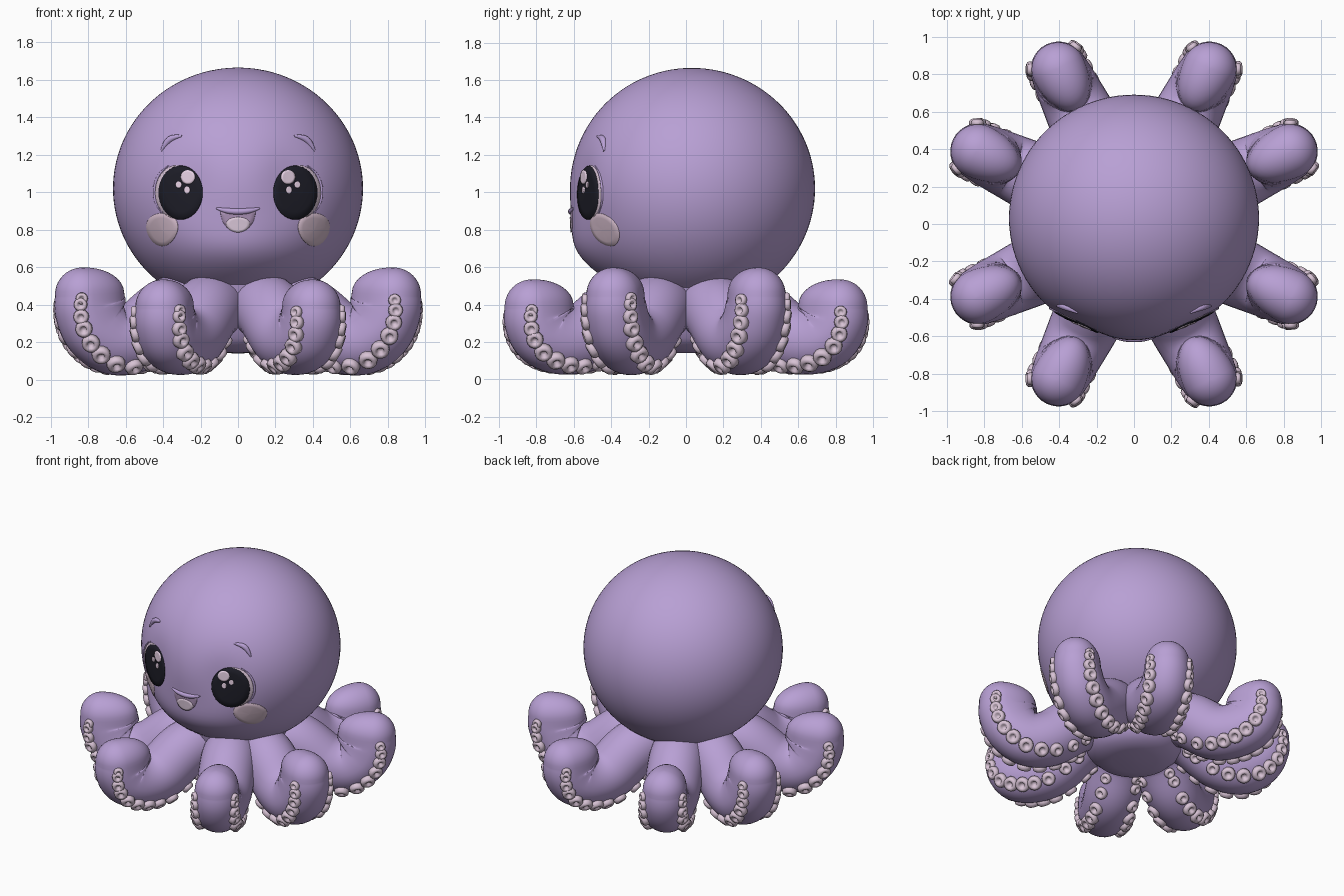
import bpy, bmesh, math
from mathutils import Vector, Matrix
from mathutils.bvhtree import BVHTree

if "Cube" in bpy.data.objects:
    bpy.data.objects.remove(bpy.data.objects["Cube"])


def material(name, rgb):
    m = bpy.data.materials.new(name)
    m.use_nodes = True
    m.diffuse_color = (*rgb, 1)
    m.node_tree.nodes["Principled BSDF"].inputs["Base Color"].default_value = (*rgb, 1)
    return m


SKIN = material("lavender skin", (0.48, 0.35, 0.66))
PALE = material("pale sucker pink", (0.68, 0.54, 0.66))
BLUSH = material("blush", (0.66, 0.5, 0.6))
BLACK = material("eye black", (0.012, 0.012, 0.02))
WHITE = material("eye highlight", (0.8, 0.64, 0.78))
TONGUE = material("tongue", (0.7, 0.57, 0.69))
MOUTH = material("mouth inside", (0.4, 0.28, 0.46))


def finish(bm, name, mat):
    bmesh.ops.recalc_face_normals(bm, faces=bm.faces)
    mesh = bpy.data.meshes.new(name)
    bm.to_mesh(mesh)
    mesh.materials.append(mat)
    mesh.shade_smooth()
    ob = bpy.data.objects.new(name, mesh)
    bpy.context.collection.objects.link(ob)


def loft(bm, rings):
    """Skin a list of point rings, closing both ends."""
    loops = [[bm.verts.new(p) for p in ring] for ring in rings]
    n = len(loops[0])
    for a, b in zip(loops, loops[1:]):
        for i in range(n):
            j = (i + 1) % n
            bm.faces.new((a[i], a[j], b[j], b[i]))
    bm.faces.new(loops[0][::-1])
    bm.faces.new(loops[-1])


def lathe(bm, profile, n, matrix=Matrix()):
    loft(bm, [[matrix @ Vector((r * math.cos(k * math.tau / n), r * math.sin(k * math.tau / n), z))
               for k in range(n)] for r, z in profile])


# Head: a sphere with a soft muzzle pushed forward and shallow eye sockets
bm = bmesh.new()
bmesh.ops.create_uvsphere(bm, u_segments=96, v_segments=56, radius=1)
for v in bm.verts:
    depth = 0.66 if v.co.y > 0 else 0.65
    v.co = Vector((v.co.x * 0.667, v.co.y * depth + 0.03, v.co.z * 0.645 + 1.02))
    x, y, z = v.co
    if y < 0.03:
        front = min(1, (0.03 - y) / 0.2)
        v.co.y -= front * 0.058 * math.exp(-((z - 0.67) / 0.16) ** 2 - (x / 0.42) ** 2)
        v.co.y += front * 0.026 * math.exp(-((abs(x) - 0.27) / 0.13) ** 2 - ((z - 1.04) / 0.18) ** 2)
head_tree = BVHTree.FromBMesh(bm)
finish(bm, "head", SKIN)

# Lower body that the arms grow from
bm = bmesh.new()
lathe(bm, [(0.01, 0.14), (0.15, 0.145), (0.25, 0.165), (0.31, 0.22), (0.34, 0.32),
           (0.36, 0.42), (0.39, 0.52), (0.4, 0.6)], 48)
finish(bm, "lower_body", SKIN)


# Arms: path points are (distance out, height, thickness)
ARM = [(0.18, 0.4, 0.165), (0.39, 0.365, 0.187), (0.58, 0.235, 0.187), (0.73, 0.2, 0.175),
       (0.85, 0.257, 0.163), (0.91, 0.36, 0.153), (0.918, 0.447, 0.145)]
SUCKER = [(0.02, 0.1), (0.25, 0.1), (0.38, 0.5), (0.65, 0.62), (0.92, 0.4), (1, -0.3)]


def arm_point(t, lift):
    """Smooth point on the arm path, t from 0 to 1."""
    pts = [Vector((r, z + lift * max(0, r - 0.77) / 0.12, w)) for r, z, w in ARM]
    pts = [2 * pts[0] - pts[1]] + pts + [2 * pts[-1] - pts[-2]]
    f = min(t, 0.9999) * (len(ARM) - 1)
    i = int(f)
    u = f - i
    a, b, c, d = pts[i:i + 4]
    return 0.5 * (2 * b + (c - a) * u + (2 * a - 5 * b + 4 * c - d) * u ** 2
                  + (3 * b - a - 3 * c + d) * u ** 3)


def arm_frame(t, lift, out):
    """Centre, thickness, tangent and underside direction."""
    p = arm_point(t, lift)
    q = arm_point(min(t + 0.01, 1), lift) - arm_point(min(t, 0.99) - 0.01, lift)
    d = Vector((q.x, q.y)).normalized()
    up = Vector((0, 0, 1))
    return out * p.x + up * p.y, p.z, out * d.x + up * d.y, out * d.y - up * d.x


def make_arm(name, angle, lift):
    out = Vector((math.cos(angle), math.sin(angle), 0))
    side = Vector((-out.y, out.x, 0))

    def ring(c, r, under, bulge, n=32):
        """Round section whose upper half swells to fill the curl."""
        pts = []
        for k in range(n):
            cu, cs = math.cos(k * math.tau / n), math.sin(k * math.tau / n)
            pts.append(c + r * (cu * (bulge if cu < 0 else 1) * under + cs * side))
        return pts

    rings = []
    for k in range(41):
        t = k / 40
        c, r, tan, under = arm_frame(t, lift, out)
        ease = min(max((t - 0.35) / 0.55, 0), 1)
        bulge = 1 + 0.65 * ease * ease * (3 - 2 * ease)
        rings.append(ring(c, r, under, bulge))
    for k in range(1, 10):
        a = k / 9 * math.radians(88)
        rings.append(ring(c + tan * r * math.sin(a), r * math.cos(a), under, bulge))
    bm = bmesh.new()
    loft(bm, rings)
    finish(bm, name, SKIN)

    # Two rows of suckers along the underside, smaller at both ends
    bm = bmesh.new()
    count = 11
    for k in range(count):
        for s in (-1, 1):
            f = min(max((k + 0.25 * s) / (count - 1), 0), 1)
            c, r, tan, under = arm_frame(0.2 + 0.76 * f, lift, out)
            spread = math.radians(32 + 32 * f) * s
            normal = math.cos(spread) * under + math.sin(spread) * side
            size = 0.03 + 0.022 * math.sin(math.pi * (f * 0.85 + 0.1))
            turn = normal.to_track_quat('Z', 'Y').to_matrix().to_4x4()
            place = Matrix.Translation(c + normal * r) @ turn @ Matrix.Scale(size, 4)
            lathe(bm, SUCKER, 14, place)
    finish(bm, name + "_suckers", PALE)


for sx, lr in ((1, "left"), (-1, "right")):
    for sy, fb in ((-1, "front"), (1, "back")):
        for deg, place, lift in ((25, "outer", 0.005), (64, "inner", -0.047)):
            a = math.radians(deg)
            make_arm(f"{fb}_{lr}_{place}_arm", math.atan2(sy * math.sin(a), sx * math.cos(a)), lift)


# Face parts are laid onto the head surface
def on_head(x, z, lift):
    hit, normal, _, _ = head_tree.ray_cast(Vector((x, -3, z)), Vector((0, 1, 0)))
    return hit + normal * lift


def plate(name, mat, centre, outline, lift):
    bm = bmesh.new()
    cx, cz = centre
    rings = [[on_head(cx + x * s, cz + z * s, h) for x, z in outline]
             for s, h in ((1, -0.002), (0.96, lift), (0.7, lift), (0.4, lift), (0.02, lift))]
    loft(bm, rings)
    finish(bm, name, mat)


def oval(w, h, taper=0.0, n=36):
    """Ellipse outline, narrower at the bottom when tapered."""
    return [(w * math.cos(k * math.tau / n) * (1 + taper * math.sin(k * math.tau / n)),
             h * math.sin(k * math.tau / n)) for k in range(n)]


def ridge(name, points, thick):
    """Tapered tube along the head surface."""
    cu = bpy.data.curves.new(name, 'CURVE')
    cu.dimensions = '3D'
    cu.bevel_depth = thick
    cu.bevel_resolution = 4
    cu.use_fill_caps = True
    sp = cu.splines.new('NURBS')
    sp.points.add(len(points) - 1)
    sp.use_endpoint_u = True
    sp.order_u = 3
    for k, (p, (x, z)) in enumerate(zip(sp.points, points)):
        p.co = (*on_head(x, z, 0), 1)
        p.radius = 0.25 + 0.75 * math.sin(math.pi * k / (len(points) - 1))
    cu.materials.append(SKIN)
    ob = bpy.data.objects.new(name, cu)
    bpy.context.collection.objects.link(ob)


for s, lr in ((1, "left"), (-1, "right")):
    plate(f"{lr}_eye_white", PALE, (s * 0.325, 1.0), oval(0.118, 0.146), 0.003)
    plate(f"{lr}_eye", BLACK, (s * 0.306, 0.998), oval(0.119, 0.146), 0.007)
    plate(f"{lr}_eye_shine_large", WHITE, (s * 0.264, 1.08), oval(0.038, 0.038, n=20), 0.0125)
    plate(f"{lr}_eye_shine_side", WHITE, (s * 0.312, 1.04), oval(0.016, 0.018, n=14), 0.0125)
    plate(f"{lr}_eye_shine_low", WHITE, (s * 0.268, 1.012), oval(0.015, 0.02, n=14), 0.0125)
    plate(f"{lr}_cheek", BLUSH, (s * 0.405, 0.8), oval(0.085, 0.09, 0.18), 0.003)
    ridge(f"{lr}_brow", [(s * 0.41, 1.22), (s * 0.385, 1.265), (s * 0.345, 1.295), (s * 0.3, 1.3)], 0.02)
    lid = [(s * (0.325 + 0.124 * math.cos(a)), 1.0 + 0.153 * math.sin(a))
           for a in (math.radians(d) for d in range(-50, 71, 20))]
    ridge(f"{lr}_eyelid", lid, 0.008)

# Open smile with a tongue
smile = [(0.095 * math.cos(a), 0.115 * math.sin(a) + 0.03) for a in
         (math.radians(-180 + 180 * k / 18) for k in range(19))]
smile += [(x, 0.03 - 0.012 * (1 - (x / 0.095) ** 2)) for x in (0.06, 0.03, 0, -0.03, -0.06)]
plate("mouth", MOUTH, (0, 0.87), smile, 0.004)
plate("tongue", TONGUE, (0, 0.828), oval(0.064, 0.041, 0.12), 0.008)
ridge("upper_lip", [(-0.115, 0.915), (-0.08, 0.903), (0, 0.895), (0.08, 0.903), (0.115, 0.915)], 0.018)
